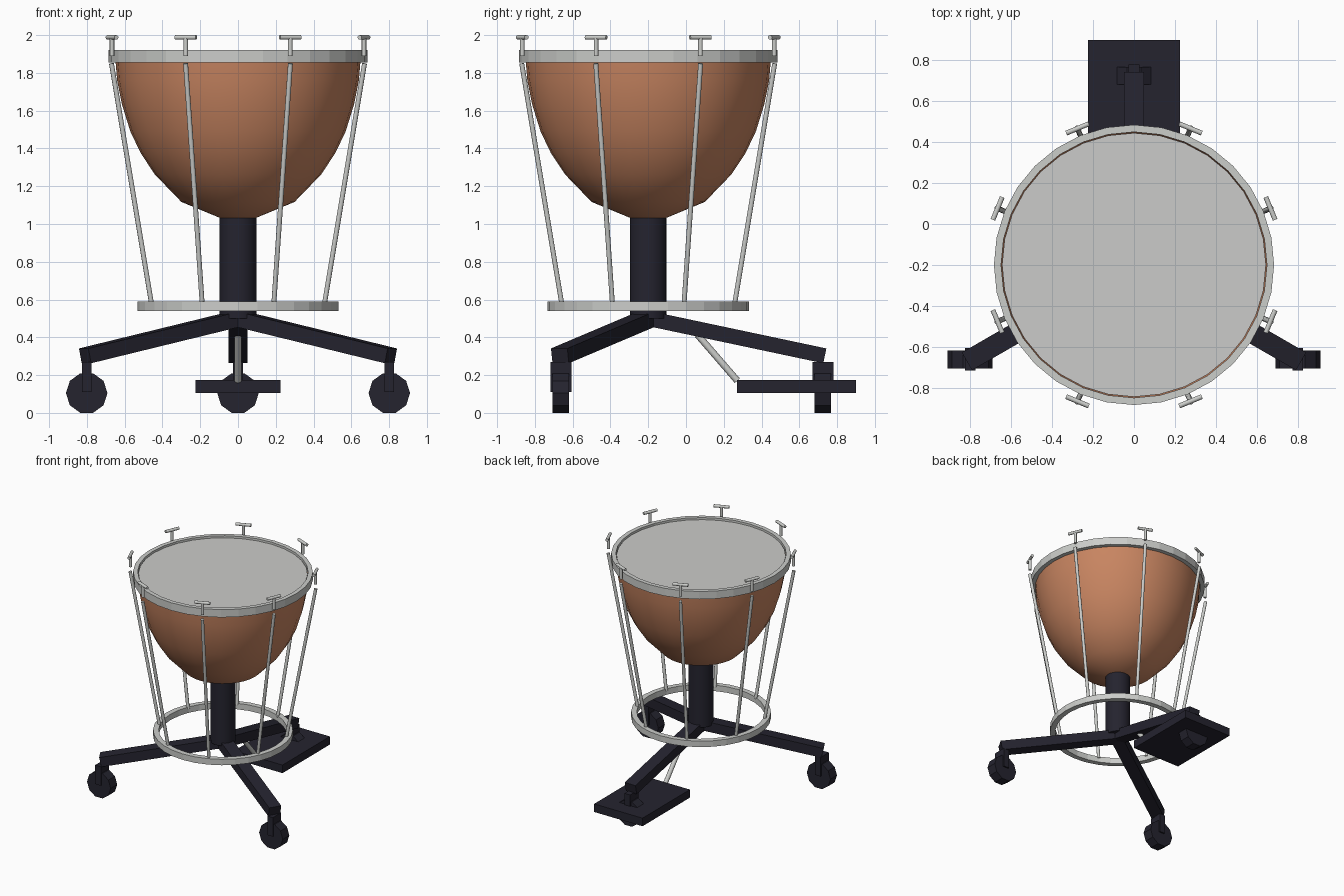
import bpy, math
from mathutils import Vector, Matrix

if "Cube" in bpy.data.objects:
    bpy.data.objects.remove(bpy.data.objects["Cube"])

CY = -0.2  # drum axis position in y


def mat(name, col):
    m = bpy.data.materials.new(name)
    m.diffuse_color = (*col, 1)
    m.use_nodes = True
    m.node_tree.nodes["Principled BSDF"].inputs["Base Color"].default_value = m.diffuse_color
    return m


CHROME = mat("light_metal", (0.60, 0.61, 0.59))
SKIN = mat("drum_skin", (0.60, 0.60, 0.585))
COPPER = mat("copper", (0.58, 0.235, 0.12))
DARK = mat("dark_frame", (0.018, 0.017, 0.028))


def finish(name, m, angle=None):
    ob = bpy.context.object
    ob.name = name
    ob.data.materials.clear()
    ob.data.materials.append(m)
    if angle:
        bpy.ops.object.shade_smooth_by_angle(angle=math.radians(angle))
    return ob


def rod(name, a, b, r, m, n=12, angle=40):
    a, b = Vector(a), Vector(b)
    d = b - a
    bpy.ops.mesh.primitive_cylinder_add(vertices=n, radius=r, depth=d.length)
    ob = finish(name, m, angle)
    ob.matrix_world = Matrix.Translation((a + b) / 2) @ d.to_track_quat('Z', 'Y').to_matrix().to_4x4()
    return ob


def box(name, center, size, m):
    bpy.ops.mesh.primitive_cube_add(size=1)
    ob = finish(name, m)
    ob.data.transform(Matrix.Diagonal((*size, 1)))
    ob.location = center
    return ob


def lathe(name, profile, m, n=32, closed=False, angle=None):
    k = len(profile)
    verts = [(r * math.cos(2 * math.pi * i / n), r * math.sin(2 * math.pi * i / n), z)
             for i in range(n) for r, z in profile]
    faces = []
    for i in range(n):
        j = (i + 1) % n
        for p in range(k if closed else k - 1):
            q = (p + 1) % k
            faces.append((i * k + p, j * k + p, j * k + q, i * k + q))
    if not closed:  # cap the bottom end of the profile
        faces.append([i * k for i in reversed(range(n))])
    me = bpy.data.meshes.new(name)
    me.from_pydata(verts, [], faces)
    ob = bpy.data.objects.new(name, me)
    bpy.context.collection.objects.link(ob)
    bpy.ops.object.select_all(action='DESELECT')
    bpy.context.view_layer.objects.active = ob
    ob.select_set(True)
    ob.location.y = CY
    return finish(name, m, angle)


def ring(name, ri, ro, z0, z1):
    return lathe(name, [(ri, z0), (ro, z0), (ro, z1), (ri, z1)], CHROME, closed=True)


def polar(r, deg, z):
    t = math.radians(deg)
    return Vector((r * math.cos(t), CY + r * math.sin(t), z))


# Kettle, skin and hoops
lathe("kettle_bowl", [(0.09, 1.03), (0.30, 1.117), (0.44, 1.262), (0.515, 1.375), (0.57, 1.49),
                      (0.615, 1.635), (0.64, 1.76), (0.65, 1.88)], COPPER, angle=50)
rod("drum_head", (0, CY, 1.88), (0, CY, 1.905), 0.645, SKIN, 32)
ring("top_hoop", 0.65, 0.685, 1.855, 1.92)
ring("lower_ring", 0.49, 0.533, 0.54, 0.59)

# Centre column
rod("column", (0, CY, 0.50), (0, CY, 1.06), 0.097, DARK, 24)

# Tension rods with T-shaped tuning keys
for i in range(8):
    a = 22.5 + 45 * i
    rod("tension_rod", polar(0.495, a, 0.575), polar(0.725, a, 1.85), 0.013, CHROME)
    rod("key_stem", polar(0.722, a, 1.89), polar(0.722, a, 1.985), 0.012, CHROME)
    c = polar(0.722, a, 1.988)
    t = polar(1, a + 90, 0) - Vector((0, CY, 0))
    rod("key_bar", c - t * 0.06, c + t * 0.06, 0.012, CHROME)

# Three legs with casters
for a in (90, 210, 330):
    p, q = polar(0, a, 0.50), polar(0.935, a, 0.302)
    d = q - p
    leg = box("leg", (p + q) / 2, (d.length, 0.10, 0.08), DARK)
    leg.rotation_euler = (0, math.asin(-d.z / d.length), math.radians(a))
    c = polar(0.925, a, 0.105)
    box("caster_fork", c + Vector((0, 0, 0.085)), (0.052, 0.11, 0.16), DARK)
    bpy.ops.mesh.primitive_cylinder_add(vertices=10, radius=0.11, depth=0.087)
    w = finish("caster_wheel", DARK)
    # vertex points sideways so a flat side rests on the floor
    w.data.transform(Matrix.Rotation(math.pi / 2, 4, 'X') @ Matrix.Rotation(math.pi / 2, 4, 'Z'))
    w.location = c

# Tuning pedal and its link
box("pedal", (0, 0.585, 0.14), (0.45, 0.63, 0.068), DARK)
rod("pedal_link", (0, 0.06, 0.415), (0, 0.272, 0.17), 0.018, CHROME)
